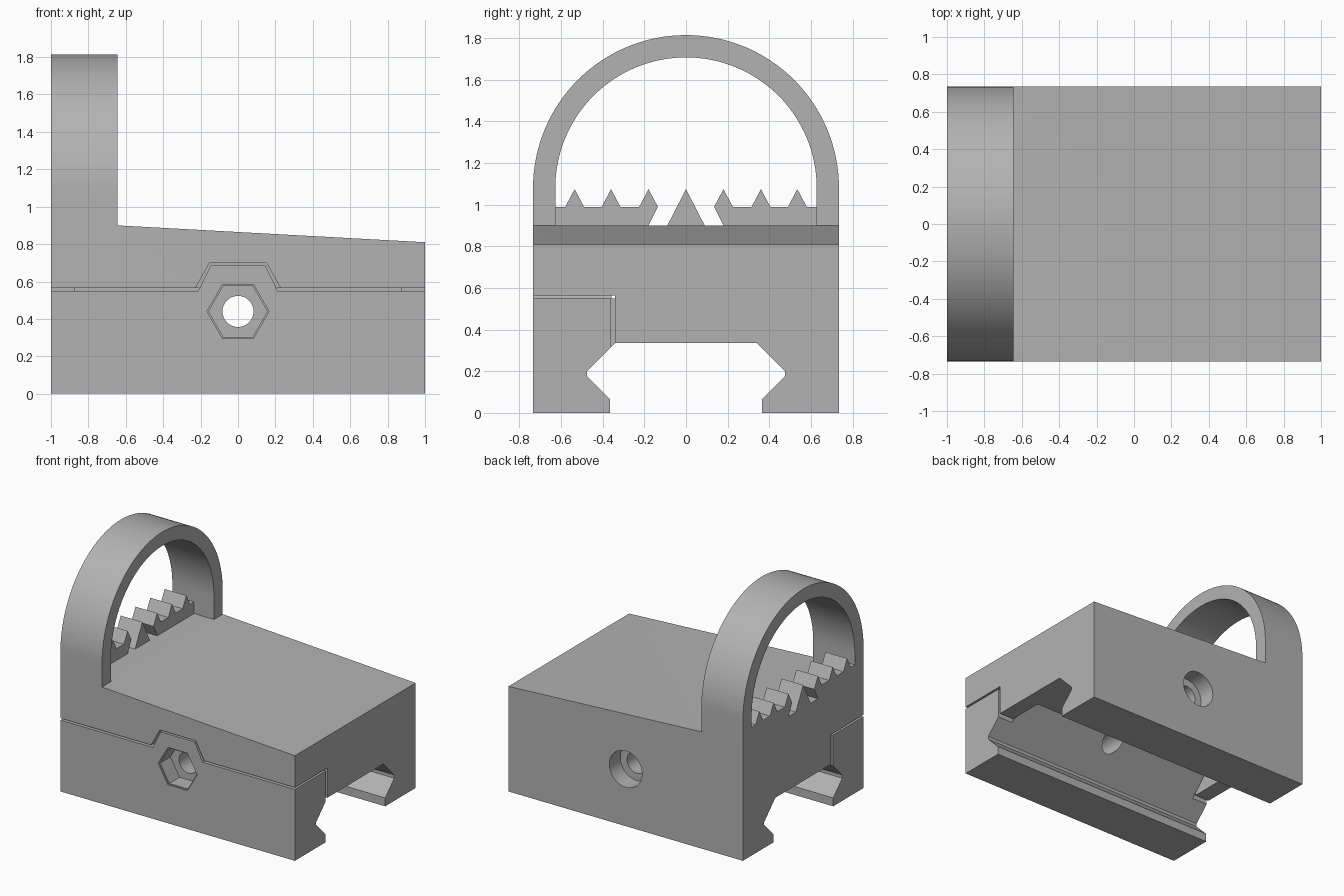
import bpy, bmesh, math

if "Cube" in bpy.data.objects:
    bpy.data.objects.remove(bpy.data.objects["Cube"])

grey = bpy.data.materials.new("plain grey")
grey.use_nodes = True
grey.diffuse_color = (0.45, 0.45, 0.45, 1)
grey.node_tree.nodes["Principled BSDF"].inputs["Base Color"].default_value = grey.diffuse_color


def prism(name, points, axis, start, end):
    """Extrude a (y, z) profile along x, or an (x, z) profile along y."""
    bm = bmesh.new()
    place = (lambda p, t: (t, p[0], p[1])) if axis == "x" else (lambda p, t: (p[0], t, p[1]))
    face = bm.faces.new([bm.verts.new(place(p, start)) for p in points])
    moved = bmesh.ops.extrude_face_region(bm, geom=[face])["geom"]
    shift = (end - start, 0, 0) if axis == "x" else (0, end - start, 0)
    bmesh.ops.translate(bm, verts=[v for v in moved if isinstance(v, bmesh.types.BMVert)], vec=shift)
    bmesh.ops.recalc_face_normals(bm, faces=bm.faces)
    mesh = bpy.data.meshes.new(name)
    bm.to_mesh(mesh)
    bm.free()
    mesh.materials.append(grey)
    obj = bpy.data.objects.new(name, mesh)
    bpy.context.collection.objects.link(obj)
    return obj


def combine(target, tool, operation="DIFFERENCE"):
    mod = target.modifiers.new(tool.name, "BOOLEAN")
    mod.object, mod.operation, mod.solver = tool, operation, "EXACT"
    tool.hide_render = True
    tool.hide_set(True)


def bake(obj):
    """Apply the booleans and remove the helpers that nothing else uses."""
    bpy.context.view_layer.update()
    evaluated = obj.evaluated_get(bpy.context.evaluated_depsgraph_get())
    mesh = bpy.data.meshes.new_from_object(evaluated)
    obj.modifiers.clear()
    obj.data = mesh


def circle(radius, sides, z):
    return [(radius * math.cos(math.tau * i / sides), z + radius * math.sin(math.tau * i / sides))
            for i in range(sides)]


def arc(radius, z, steps=64):
    """Half circle from +y over the top to -y."""
    return [(radius * math.cos(math.pi * i / steps), z + radius * math.sin(math.pi * i / steps))
            for i in range(steps + 1)]


W, FLOOR, ARCH_Z, INNER = 0.735, 0.9, 1.08, 0.628

# Body with the hoop outline above and the rail groove below
body = prism("body_with_hoop",
             [(-W, 0.565), (-0.34, 0.565), (-0.34, 0.335), (0.34, 0.335), (0.475, 0.2),
              (0.475, 0.175), (0.365, 0.065), (0.365, 0), (W, 0)] + arc(W, ARCH_Z), "x", -1, 1)

# Hoop window, with saw teeth left standing along its sill
sill = [(-INNER, 0.99)]
for y in (-0.535, -0.36, -0.18):
    sill += [(y - 0.045, 0.99), (y, 1.075), (y + 0.045, 0.99)]
sill += [(-0.18, FLOOR), (-0.09, FLOOR)]
sill += [(0, 1.075)] + [(-y, z) for y, z in reversed(sill)]
tools = [
    prism("tooth_window_cutter", sill + arc(INNER, ARCH_Z), "x", -1.1, -0.75),
    prism("window_cutter", [(-INNER, FLOOR), (INNER, FLOOR)] + arc(INNER, ARCH_Z), "x", -0.815, 1.2),
    prism("deck_cutter", [(-0.645, FLOOR), (1, 0.81), (1.1, 0.805), (1.1, 2), (-0.645, 2)], "y", -1, 1),
    prism("tab_notch_cutter", [(-0.225, 0.5), (0.225, 0.5), (0.225, 0.57), (0.152, 0.7),
                               (-0.152, 0.7), (-0.225, 0.57)], "y", -1, -0.34),
    prism("pocket_cutter", [(-0.5, 0.3), (-0.06, 0.3), (-0.06, 0.565), (-0.5, 0.565)], "x", -0.875, 0.875),
]
for tool in tools:
    combine(body, tool)

# Clamp jaw with a sloped tongue and a raised middle tab
clamp = prism("clamp_jaw", [(-W, 0), (-0.365, 0), (-0.365, 0.065), (-0.475, 0.175), (-0.475, 0.2),
                            (-0.125, 0.55), (-W, 0.55)], "x", -1, 1)
for side in (-1, 1):
    end = prism("tongue_end_cutter", [(-0.36, 0.25), (0.1, 0.25), (0.1, 0.6), (-0.36, 0.6)],
                "x", side * 0.865, side * 1.1)
    combine(clamp, end)
    tools.append(end)
tab = prism("clamp_tab", [(-0.21, 0.5), (0.21, 0.5), (0.21, 0.555), (0.145, 0.688),
                          (-0.145, 0.688), (-0.21, 0.555)], "y", -W, -0.357)
combine(clamp, tab, "UNION")
tools.append(tab)

# Cross bolt hole, hexagonal nut seat and round head seat
BOLT_Z = 0.44
bolt = prism("bolt_cutter", circle(0.083, 48, BOLT_Z), "y", -1, 1)
nut = prism("nut_cutter", circle(0.157, 6, BOLT_Z), "y", -1, -0.6)
nut_rim = prism("nut_rim_cutter", circle(0.166, 6, BOLT_Z), "y", -1, -W + 0.01)
head = prism("head_cutter", circle(0.14, 48, BOLT_Z), "y", 0.6, 1)
for tool in (bolt, nut, nut_rim):
    combine(clamp, tool)
for tool in (bolt, head):
    combine(body, tool)
tools += [bolt, nut, nut_rim, head]

bake(body)
bake(clamp)
for tool in tools:
    bpy.data.objects.remove(tool)

# Smooth the round faces, keep hard edges crisp
for obj in (body, clamp):
    bpy.ops.object.select_all(action="DESELECT")
    obj.select_set(True)
    bpy.context.view_layer.objects.active = obj
    bpy.ops.object.shade_smooth_by_angle(angle=math.radians(25))
